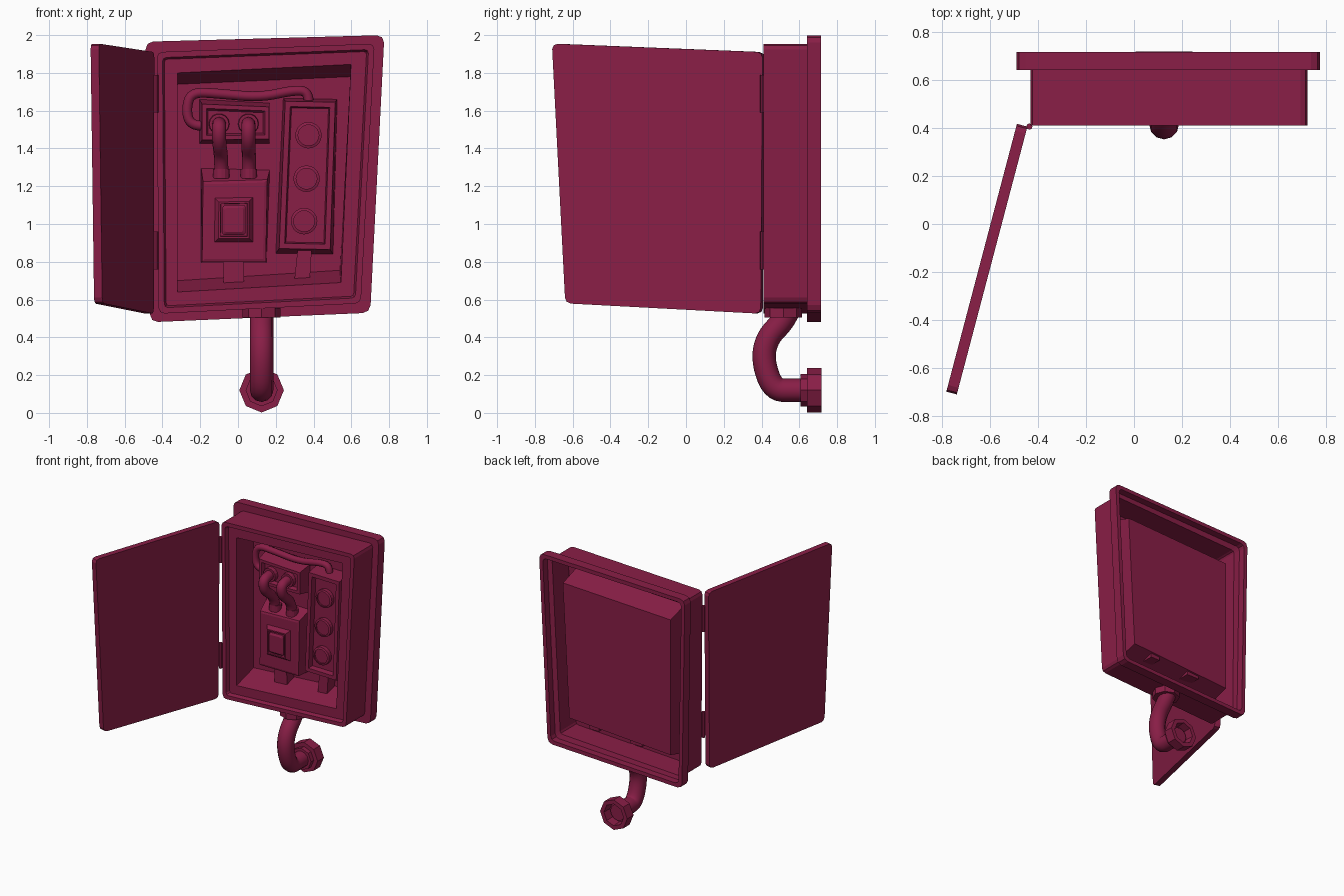
import bpy, bmesh, math
from mathutils import Vector, Matrix

if "Cube" in bpy.data.objects:
    bpy.data.objects.remove(bpy.data.objects["Cube"])

mat = bpy.data.materials.new("dark_red_paint")
mat.diffuse_color = (0.25, 0.013, 0.062, 1)
mat.use_nodes = True
mat.node_tree.nodes["Principled BSDF"].inputs["Base Color"].default_value = mat.diffuse_color


def finish(name, bm):
    bmesh.ops.recalc_face_normals(bm, faces=bm.faces)
    me = bpy.data.meshes.new(name)
    bm.to_mesh(me)
    bm.free()
    ob = bpy.data.objects.new(name, me)
    me.materials.append(mat)
    bpy.context.collection.objects.link(ob)
    return ob


def loft(name, loops, caps=(True, True), xform=None, closed=False):
    """Skin a list of ((x, z) outline, y) sections."""
    bm = bmesh.new()
    rings = [[bm.verts.new((x, y, z)) for x, z in pts] for pts, y in loops]
    n = len(rings[0])
    for a, b in zip(rings, rings[1:]):
        for i in range(n):
            j = (i + 1) % n
            bm.faces.new((a[i], a[j], b[j], b[i]))
    for ring, cap in zip((rings[0], rings[-1]), caps):
        if cap:
            bm.faces.new(ring)
    if xform:
        bmesh.ops.transform(bm, matrix=xform, verts=bm.verts)
    return finish(name, bm)


def inset(quad, d):
    """Move the edges of a counter-clockwise outline inward."""
    out = []
    for i, p in enumerate(quad):
        p = Vector(p)
        e1 = (p - Vector(quad[i - 1])).normalized()
        e2 = (Vector(quad[(i + 1) % len(quad)]) - p).normalized()
        out.append(tuple(p + (e2 - e1) * d / abs(e1.cross(e2))))
    return out


def rounded(quad, r):
    out = []
    for i, p in enumerate(quad):
        p = Vector(p)
        e1 = (p - Vector(quad[i - 1])).normalized()
        e2 = (Vector(quad[(i + 1) % len(quad)]) - p).normalized()
        out += [p - e1 * r, p + (e2 - e1) * r * 0.29, p + e2 * r]
    return out


def tube(name, pts, r, res=4):
    cu = bpy.data.curves.new(name, 'CURVE')
    cu.dimensions = '3D'
    cu.bevel_depth = r
    cu.bevel_resolution = res
    cu.use_fill_caps = True
    sp = cu.splines.new('NURBS')
    sp.points.add(len(pts) - 1)
    for q, p in zip(sp.points, pts):
        q.co = (*p, 1)
    sp.order_u = 3
    sp.use_endpoint_u = True
    sp.resolution_u = 5
    ob = bpy.data.objects.new(name, cu)
    cu.materials.append(mat)
    bpy.context.collection.objects.link(ob)
    bpy.ops.object.select_all(action='DESELECT')
    ob.select_set(True)
    bpy.context.view_layer.objects.active = ob
    bpy.ops.object.convert(target='MESH')
    bpy.ops.object.shade_smooth_by_angle(angle=math.radians(50))


def ngon(cx, cz, r, n, a0=0.0):
    return [(cx + r * math.cos(a0 + i * math.tau / n),
             cz + r * math.sin(a0 + i * math.tau / n)) for i in range(n)]


# Crooked cabinet shell: recess, front lip, body wall, wall flange, hollow back
flange = [(-.465, .48), (.70, .53), (.775, 2.0), (-.49, 1.965)]
body = [(-.42, .525), (.65, .58), (.723, 1.955), (-.43, 1.91)]
opening = [(-.32, .64), (.545, .69), (.598, 1.845), (-.32, 1.80)]
recess = [(-.32, .70), (.54, .755), (.595, 1.78), (-.32, 1.74)]
R = rounded
loft("cabinet_shell", [
    (R(recess, .003), .65), (R(opening, .003), .44),
    (R(inset(body, .04), .015), .44), (R(inset(body, .03), .02), .41),
    (R(body, .03), .41), (R(body, .03), .64),
    (R(flange, .04), .64), (R(flange, .04), .715),
    (R(inset(flange, .03), .03), .715), (R(inset(flange, .03), .03), .66),
    (R(inset(body, .015), .02), .65), (R(inset(body, .015), .02), .455),
    (R(inset(opening, -.01), .003), .455), (R(inset(recess, -.01), .003), .662)])

# Open door: the body outline swung about the hinge line
ang = math.atan2(-.967, -.255)
swing = Matrix.Translation((-.443, .405, 0)) @ Matrix.Rotation(ang, 4, 'Z')
panel = R([(x + .43, z) for x, z in body], .03)
loft("door", [(panel, 0), (panel, -.045)], xform=swing)

# Hinge barrels
for i, z in enumerate((.86, 1.69)):
    bm = bmesh.new()
    bmesh.ops.create_cone(bm, cap_ends=True, segments=8, radius1=.013, radius2=.013,
                          depth=.2, matrix=Matrix.Translation((-.435, .405, z)))
    finish(f"hinge_{i}", bm)

# Terminal box, upper left, with a framed hollow front
term = [(-.205, 1.425), (.168, 1.425), (.168, 1.64), (-.205, 1.66)]
face = [(-.19, 1.445), (.165, 1.45), (.165, 1.62), (-.19, 1.635)]
loft("terminal_box", [(term, .65), (face, .53), (inset(face, .022), .53),
                      (inset(face, .032), .56)], caps=(False, True))

# Switch box, lower left, with raised frame and rocker
low = [(-.195, .795), (.15, .795), (.168, 1.285), (-.195, 1.295)]
front = [(-.19, .80), (.147, .80), (.155, 1.235), (-.185, 1.225)]
loft("switch_box", [(low, .65), (front, .54), (inset(front, .015), .535)], caps=(False, True))
frame = [(-.128, .90), (.083, .90), (.083, 1.145), (-.125, 1.14)]
loft("switch_frame", [(frame, .54), (inset(frame, .024), .505),
                      (inset(frame, .034), .505), (inset(frame, .036), .53)],
     caps=(False, True))
rocker = inset(frame, .042)
loft("switch_rocker", [(R(rocker, .015), .53), (R(rocker, .015), .505),
                       (R(inset(rocker, .015), .01), .495)], caps=(False, True))

# Fuse box, right, with recessed face and three round fuses
fuse = [(.20, .845), (.503, .84), (.525, 1.66), (.24, 1.665)]
ffront = [(.218, .87), (.488, .865), (.515, 1.645), (.25, 1.65)]
loft("fuse_box", [(fuse, .65), (ffront, .52), (inset(ffront, .028), .52),
                  (inset(ffront, .035), .56)], caps=(False, True))
for i, (x, z) in enumerate(((.35, 1.015), (.363, 1.24), (.373, 1.47))):
    loft(f"fuse_{i}", [(ngon(x, z, .07, 20), .56), (ngon(x, z, .07, 20), .53),
                       (ngon(x, z, .055, 20), .525), (ngon(x, z, .055, 20), .535)],
         caps=(False, True))

# Pair of bent conduits joining terminal box and switch box
for i, (xt, xb) in enumerate(((-.10, -.088), (.055, .058))):
    loft(f"conduit_flange_{i}", [(ngon(xt, 1.53, .055, 14), .56),
                                 (ngon(xt, 1.53, .052, 14), .53)])
    tube(f"conduit_{i}", [(xt, .56, 1.53), (xt, .50, 1.53), (xt, .455, 1.51),
                          (xt, .47, 1.43), (xb, .58, 1.35), (xb, .59, 1.25)], .037)
    bm = bmesh.new()
    bmesh.ops.create_cone(bm, cap_ends=True, segments=14, radius1=.045, radius2=.045,
                          depth=.05, matrix=Matrix.Translation((xb, .59, 1.265)))
    finish(f"conduit_collar_{i}", bm)

# Looping wire from the fuse box to the terminal box
tube("wire", [(.375, .60, 1.64), (.375, .60, 1.70), (.30, .60, 1.71), (.12, .60, 1.67),
              (-.10, .60, 1.69), (-.25, .60, 1.70), (-.275, .60, 1.60),
              (-.25, .60, 1.52), (-.19, .60, 1.52)], .026, 2)

# Straps running down through the recess floor
for i, s in enumerate(([(-.075, .68), (.033, .68), (.03, .81), (-.08, .81)],
                       [(.298, .70), (.38, .70), (.39, .86), (.315, .86)])):
    loft(f"strap_{i}", [(s, .65), (s, .56)])

# Drain pipe with octagonal collar, wall ring and wall nut
tube("drain_pipe", [(.125, .54, .54), (.125, .52, .49), (.125, .43, .40),
                    (.125, .405, .28), (.125, .46, .12), (.125, .57, .12),
                    (.125, .67, .12)], .062)
bm = bmesh.new()
bmesh.ops.create_cone(bm, cap_ends=True, segments=8, radius1=.1, radius2=.1, depth=.05,
                      matrix=Matrix.Translation((.125, .515, .53)))
finish("pipe_collar", bm)
loft("pipe_ring", [(ngon(.125, .12, .085, 8), .605), (ngon(.125, .12, .085, 8), .645)])
loft("wall_nut", [(ngon(.125, .12, .085, 8), .64), (ngon(.125, .12, .118, 8), .64),
                  (ngon(.125, .12, .118, 8), .718), (ngon(.125, .12, .085, 8), .718),
                  (ngon(.125, .12, .08, 8), .65)])
